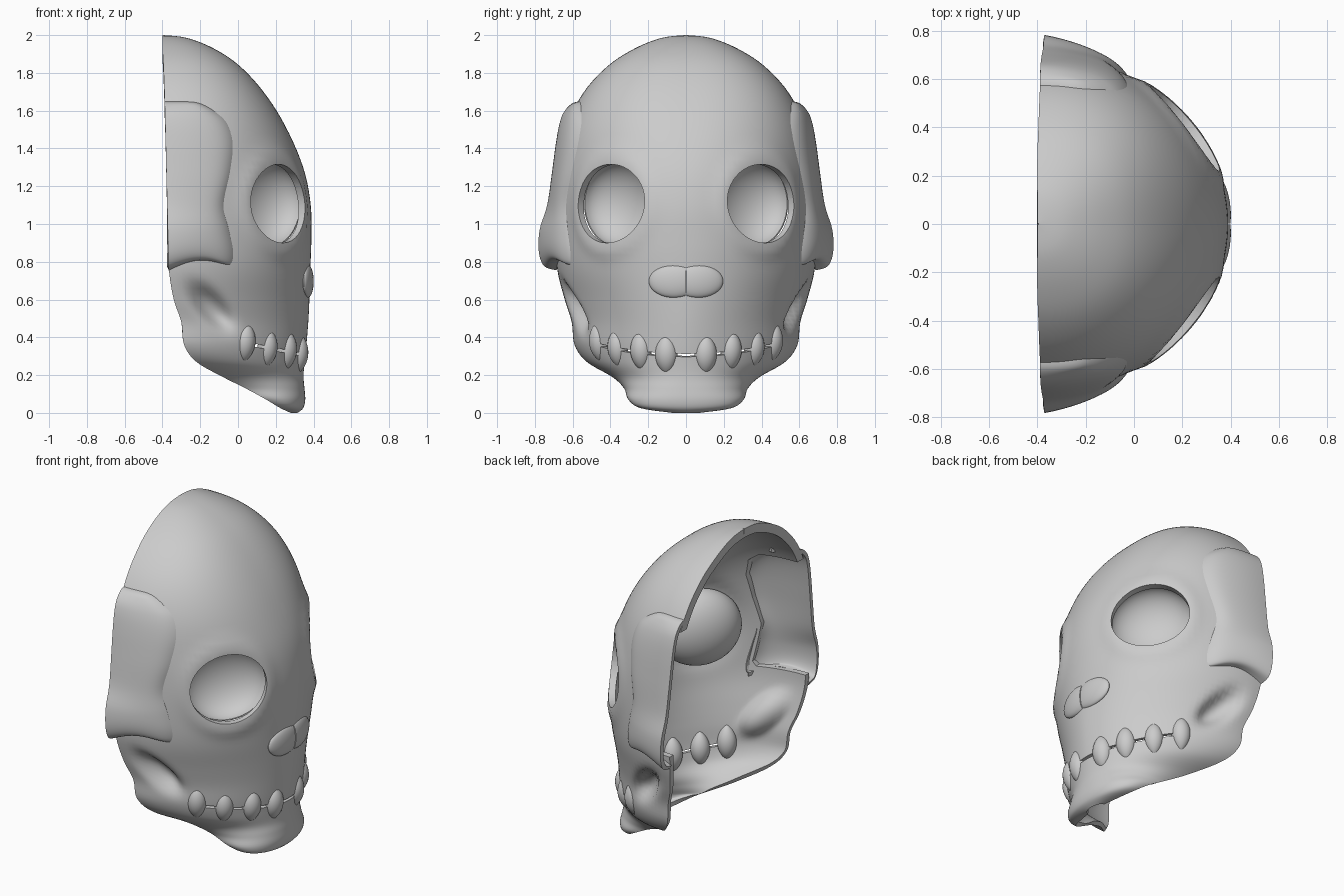
import bpy, bmesh, math
from mathutils import Matrix, Vector

if "Cube" in bpy.data.objects:
    bpy.data.objects.remove(bpy.data.objects["Cube"])


def make(name, bm):
    me = bpy.data.meshes.new(name)
    bm.to_mesh(me)
    bm.free()
    ob = bpy.data.objects.new(name, me)
    bpy.context.collection.objects.link(ob)
    return ob


def finish(ob, angle=40):
    bpy.ops.object.select_all(action='DESELECT')
    bpy.context.view_layer.objects.active = ob
    ob.select_set(True)
    for m in list(ob.modifiers):
        bpy.ops.object.modifier_apply(modifier=m.name)
    bpy.ops.object.shade_smooth_by_angle(angle=math.radians(angle))


def spline(rows, steps):
    """Smooth rows of numbers with a Catmull-Rom curve."""
    out = []
    last = len(rows) - 1
    for i in range(last):
        quad = [rows[max(i - 1, 0)], rows[i], rows[i + 1], rows[min(i + 2, last)]]
        for k in range(steps):
            t = k / steps
            out.append([0.5 * (2 * b + (c - a) * t + (2 * a - 5 * b + 4 * c - d) * t * t
                               + (3 * b - a - 3 * c + d) * t ** 3) for a, b, c, d in zip(*quad)])
    return out + [list(rows[-1])]


def grid(name, points):
    bm = bmesh.new()
    vs = [[bm.verts.new(p) for p in row] for row in points]
    for r, s in zip(vs, vs[1:]):
        for j in range(len(r) - 1):
            bm.faces.new((r[j], s[j], s[j + 1], r[j + 1]))
    return make(name, bm)


def solidify(ob, t, group=""):
    m = ob.modifiers.new("thickness", 'SOLIDIFY')
    m.thickness, m.offset, m.vertex_group = t, -1, group


def mirror(ob):
    m = ob.modifiers.new("mirror", 'MIRROR')
    m.use_axis = (False, True, False)


def cut(ob, cutter):
    m = ob.modifiers.new("cut", 'BOOLEAN')
    m.operation, m.solver, m.object = 'DIFFERENCE', 'EXACT', cutter
    cutter.hide_render = True
    cutters.append(cutter)


cutters = []
EYE_ANGLE = math.radians(42)
EYE = Vector((0.216, 0.40, 1.108))
EYE_N = Vector((math.cos(EYE_ANGLE), math.sin(EYE_ANGLE), 0))

# Mask shell: half-oval sections (z, front x, back x, half width, roundness)
sections = spline([
    (2.0, -.395, -.4, .004, 2), (1.985, -.27, -.4, .13, 2.3), (1.93, -.13, -.4, .27, 2.45),
    (1.84, .005, -.395, .41, 2.45), (1.7, .135, -.39, .54, 2.35), (1.52, .25, -.385, .63, 2.2),
    (1.3, .345, -.38, .675, 2.05), (1.1, .385, -.375, .69, 2), (.9, .388, -.37, .69, 2),
    (.75, .382, -.365, .68, 1.95), (.6, .378, -.34, .642, 1.85), (.48, .372, -.3, .605, 1.8),
    (.36, .362, -.285, .59, 1.8), (.27, .352, -.22, .525, 1.85), (.19, .347, -.08, .39, 2),
    (.13, .352, .04, .328, 2.2), (.07, .356, .15, .305, 2.2), (.025, .345, .225, .24, 2.1),
    (0, .315, .28, .07, 2)], 5)
points = []
for z, xf, xb, w, n in sections:
    row = []
    for j in range(73):
        a = math.pi * (j / 72 - 0.5)
        s = math.copysign(1, a)
        x = xb + (xf - xb) * max(math.cos(a), 0) ** (2 / n)
        y = w * abs(math.sin(a)) ** (2 / n)
        # cheek hollow
        along = ((x + .14) * .67 - (z - .56) * .74) / .135
        across = ((x + .14) * .74 + (z - .56) * .67) / .06
        y -= .075 * math.exp(-(along ** 2 + across ** 2) ** 1.5) if y > .3 else 0
        # raised rim around the eye
        d = (Vector((x, y, z)) - EYE).length
        lift = .012 * math.exp(-((d - .25) / .045) ** 2)
        row.append((x + EYE_N.x * lift, s * (y + EYE_N.y * lift), z))
    points.append(row)
shell = grid("mask_shell", points)
group = shell.vertex_groups.new(name="thick")
for v in shell.data.vertices:
    group.add([v.index], .5 + .5 * min(max((v.co.z - .5) / 1.0, 0), 1), 'REPLACE')
solidify(shell, .055, "thick")

# Eye openings and the bowls behind them
for s in (1, -1):
    rot = Matrix.Rotation(s * EYE_ANGLE, 4, 'Z')
    pos = Vector((EYE.x, s * EYE.y, EYE.z))
    normal = Vector((EYE_N.x, s * EYE_N.y, 0))
    bm = bmesh.new()
    bmesh.ops.create_cone(bm, cap_ends=True, segments=48, radius1=1, radius2=1, depth=1,
                          matrix=Matrix.Translation(pos) @ rot @ Matrix.Diagonal((.34, .226, .208, 1))
                          @ Matrix.Rotation(math.pi / 2, 4, 'Y'))
    cut(shell, make("eye_cutter", bm))
    bm = bmesh.new()
    bmesh.ops.create_uvsphere(bm, u_segments=40, v_segments=24, radius=1)
    bmesh.ops.delete(bm, geom=[v for v in bm.verts if v.co.x > .01], context='VERTS')
    bm.transform(Matrix.Translation(pos - normal * .07) @ rot @ Matrix.Diagonal((.16, .252, .235, 1)))
    bowl = make("eye_bowl", bm)
    solidify(bowl, .008)
    finish(bowl)

# Side plates following the shell (z, front x, outer half width)
plate_rows = [(1.65, -.25, .55), (1.64, -.19, .60), (1.595, -.105, .645), (1.53, -.035, .67),
              (1.42, -.003, .69), (1.27, -.02, .71), (1.1, -.057, .735), (.97, -.03, .775),
              (.86, -.006, .779), (.79, -.01, .75), (.77, -.04, .685)]
points = []
for z, xf, yo in spline(plate_rows, 5):
    i = next(k for k, r in enumerate(sections) if r[0] <= z)
    p, q = sections[i - 1], sections[i]
    t = (p[0] - z) / (p[0] - q[0])
    fx, bx, w, n = [p[k] + (q[k] - p[k]) * t for k in (1, 2, 3, 4)]
    row = []
    for k in range(25):
        u = 1 - k / 24
        x = bx + (xf - bx) * u
        y = w * (1 - ((x - bx) / (fx - bx)) ** n) ** (1 / n)
        y += (yo - w) * (1 - u) + .028 * u * min((yo - w) / .03, 1) - .055 * u ** 10
        low = min(max((1.0 - z) / .23, 0), 1)
        row.append((x, y, z + low * (.045 * math.sin(math.pi * u) - .015 * (1 - u))))
    points.append(row)
plate = grid("side_plate", points)
solidify(plate, .025)
mirror(plate)
finish(plate)

# Openings in the shell behind the plates
bm = bmesh.new()
outline = [(-.6, 1.58)] + [(xf - .045, min(z, 1.58)) for z, xf, _ in plate_rows[2:9]]
outline += [(-.07, .83), (-.6, .83)]
face = bm.faces.new([bm.verts.new((x, -1, z)) for x, z in outline])
ext = bmesh.ops.extrude_face_region(bm, geom=[face])
bmesh.ops.translate(bm, vec=(0, 2, 0), verts=[v for v in ext['geom'] if isinstance(v, bmesh.types.BMVert)])
bmesh.ops.recalc_face_normals(bm, faces=bm.faces)
cut(shell, make("plate_cutter", bm))

# Mouth slit
bm = bmesh.new()
bmesh.ops.create_cube(bm, size=1, matrix=Matrix.Translation((.23, 0, .33)) @
                      Matrix.Rotation(math.atan(.2), 4, 'Y') @ Matrix.Diagonal((.4, .94, .016, 1)))
cut(shell, make("mouth_cutter", bm))
finish(shell)
for c in cutters:
    bpy.data.objects.remove(c)

# Teeth: pointed spindles (x, y, z, turn, half width, half height)
for x, y, z, turn, hw, hh in [(.336, .11, .31, 10, .060, .107), (.275, .245, .33, 30, .058, .105),
                              (.172, .368, .345, 42, .056, .102), (.055, .466, .377, 50, .056, .105)]:
    bm = bmesh.new()
    bmesh.ops.create_uvsphere(bm, u_segments=20, v_segments=16, radius=1)
    for v in bm.verts:
        k = max(1 - v.co.z ** 2, 0) ** .25
        v.co.x *= k
        v.co.y *= k
    bm.transform(Matrix.Translation((x - .016, y - .006, z)) @ Matrix.Rotation(math.radians(turn), 4, 'Z') @
                 Matrix.Rotation(math.radians(6), 4, 'Y') @ Matrix.Diagonal((.052, hw, hh, 1)))
    tooth = make("tooth", bm)
    mirror(tooth)
    finish(tooth, 60)

# Nose: two flattened lobes meeting at a seam
bm = bmesh.new()
bmesh.ops.create_uvsphere(bm, u_segments=32, v_segments=20, radius=1)
for v in bm.verts:
    v.co = Vector((.372 + .03 * v.co.x, .062 + .135 * v.co.y, .697 + .087 * v.co.z))
    v.co.x -= .6 * v.co.y ** 2
bmesh.ops.bisect_plane(bm, geom=bm.verts[:] + bm.edges[:] + bm.faces[:], plane_co=(0, .003, 0),
                       plane_no=(0, -1, 0), clear_outer=True)
bmesh.ops.holes_fill(bm, edges=[e for e in bm.edges if e.is_boundary])
nose = make("nose_lobe", bm)
mirror(nose)
finish(nose)
